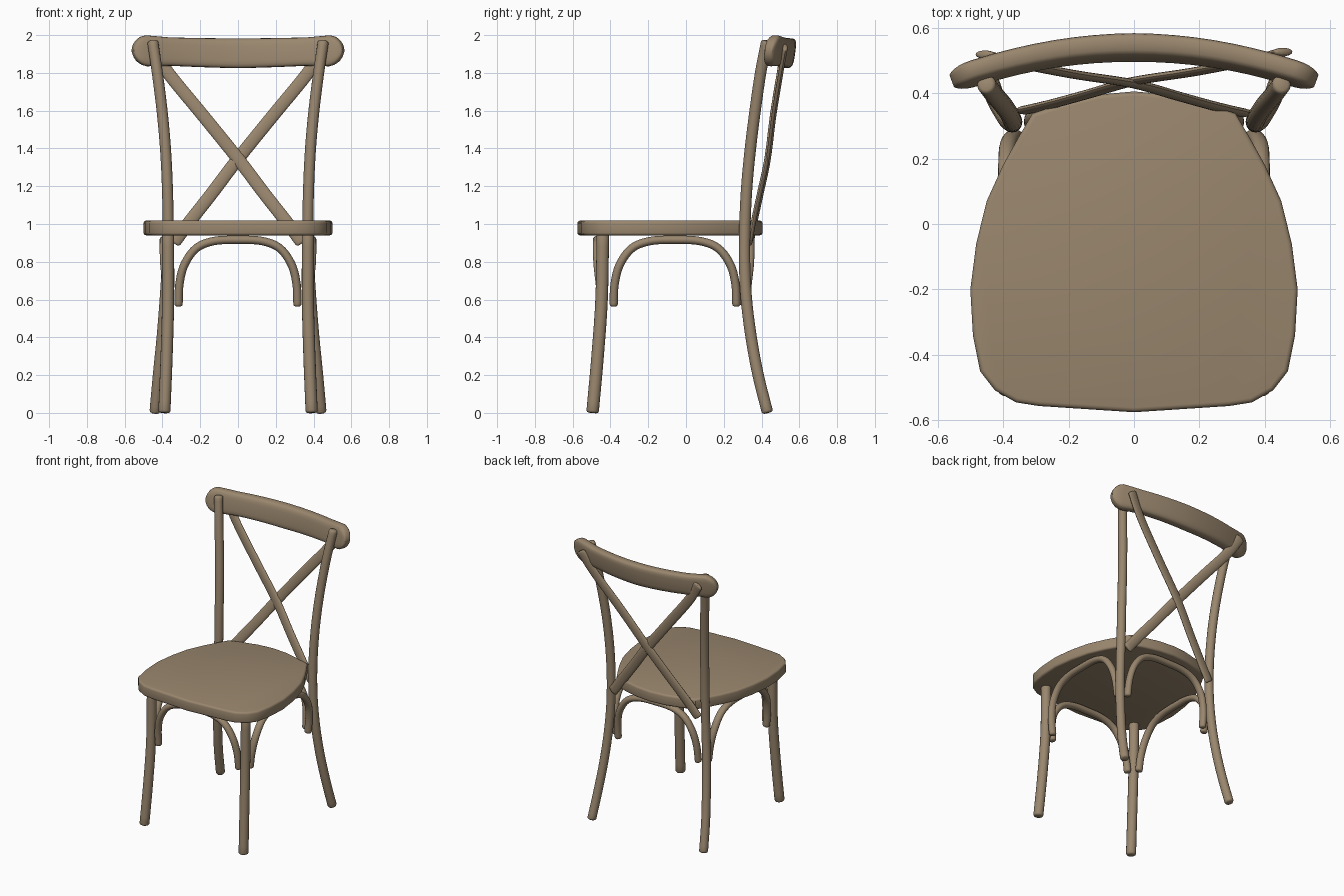
import bpy, bmesh, math
from mathutils import Vector

cube = bpy.data.objects.get("Cube")
if cube:
    bpy.data.objects.remove(cube, do_unlink=True)

# One weathered wood colour for the whole chair
WOOD = (0.32, 0.24, 0.155, 1)
wood = bpy.data.materials.new("weathered_wood")
wood.use_nodes = True
wood.diffuse_color = WOOD
bsdf = wood.node_tree.nodes["Principled BSDF"]
bsdf.inputs["Base Color"].default_value = WOOD
bsdf.inputs["Roughness"].default_value = 0.7


def finish(name, bm, angle=50):
    bmesh.ops.recalc_face_normals(bm, faces=bm.faces)
    mesh = bpy.data.meshes.new(name)
    bm.to_mesh(mesh)
    bm.free()
    mesh.materials.append(wood)
    obj = bpy.data.objects.new(name, mesh)
    bpy.context.collection.objects.link(obj)
    bpy.ops.object.select_all(action='DESELECT')
    obj.select_set(True)
    bpy.context.view_layer.objects.active = obj
    bpy.ops.object.shade_smooth_by_angle(angle=math.radians(angle))
    return obj


def loft(name, rings):
    """Skin a row of closed rings and cap both ends."""
    bm = bmesh.new()
    loops = [[bm.verts.new(p) for p in ring] for ring in rings]
    n = len(loops[0])
    for a, b in zip(loops, loops[1:]):
        for i in range(n):
            j = (i + 1) % n
            bm.faces.new((a[i], a[j], b[j], b[i]))
    bm.faces.new(loops[0])
    bm.faces.new(loops[-1])
    return finish(name, bm)


def smooth_path(points, steps=5):
    """Catmull-Rom curve through the points."""
    p = [Vector(q) for q in points]
    p = [2 * p[0] - p[1]] + p + [2 * p[-1] - p[-2]]
    out = []
    for a, b, c, d in zip(p, p[1:], p[2:], p[3:]):
        for s in range(steps):
            t = s / steps
            out.append(b + (c - a) * t / 2 + (a - 2.5 * b + 2 * c - d / 2) * t * t
                       + (1.5 * (b - c) + (d - a) / 2) * t ** 3)
    return out + [p[-2]]


def rod(name, points, wide, thick, across, round_end=0.012, sides=16):
    """Sweep an ellipse along a path, with softly rounded ends."""
    path = smooth_path(points)
    last = len(path) - 1
    rings = []
    for i, c in enumerate(path):
        tangent = (path[min(i + 1, last)] - path[max(i - 1, 0)]).normalized()
        v = tangent.cross(Vector(across)).normalized()
        u = v.cross(tangent)

        def ring(scale, shift):
            turn = [2 * math.pi * k / sides for k in range(sides)]
            return [c + tangent * shift + scale * (u * wide * math.cos(a) + v * thick * math.sin(a))
                    for a in turn]
        if i == 0:
            rings += [ring(0.65, 0), ring(0.9, round_end * 0.35), ring(1, round_end)]
        elif i == last:
            rings += [ring(1, -round_end), ring(0.9, -round_end * 0.35), ring(0.65, 0)]
        else:
            rings.append(ring(1, 0))
    return loft(name, rings)


# Seat: half outline mirrored, extruded and rounded over
half = [(0, 0.405), (0.11, 0.395), (0.22, 0.367), (0.31, 0.338), (0.35, 0.27),
        (0.40, 0.18), (0.45, 0.07), (0.482, -0.06), (0.5, -0.2), (0.492, -0.34),
        (0.47, -0.45), (0.425, -0.508), (0.36, -0.545), (0.29, -0.556), (0, -0.575)]
outline = half + [(-x, y) for x, y in reversed(half[1:-1])]
bm = bmesh.new()
base = bm.faces.new([bm.verts.new((x, y, 0.94)) for x, y in outline])
top = bmesh.ops.extrude_face_region(bm, geom=[base])
bmesh.ops.translate(bm, vec=(0, 0, 0.078),
                    verts=[v for v in top["geom"] if isinstance(v, bmesh.types.BMVert)])
if not any(f.normal.z < -0.5 and f.calc_center_median().z < 0.95 for f in bm.faces):
    bmesh.ops.recalc_face_normals(bm, faces=bm.faces)
rims = [e for e in bm.edges if abs(e.verts[0].co.z - e.verts[1].co.z) < 0.001]
bmesh.ops.bevel(bm, geom=rims, offset=0.014, segments=3, profile=0.5, affect='EDGES')
finish("seat", bm, 40)

# Legs: splayed front legs, and back legs that run up into the back posts
front_leg = [(0.39, -0.495, 0), (0.378, -0.468, 0.3), (0.37, -0.447, 0.6), (0.37, -0.44, 0.95)]
back_leg = [(0.44, 0.432, 0), (0.422, 0.382, 0.2), (0.402, 0.345, 0.4), (0.386, 0.32, 0.6),
            (0.374, 0.31, 0.8), (0.37, 0.312, 1.0), (0.374, 0.322, 1.2), (0.384, 0.341, 1.4),
            (0.402, 0.366, 1.6), (0.427, 0.395, 1.8), (0.452, 0.428, 1.97)]
for side, label in ((1, "left"), (-1, "right")):
    rod("front_leg_" + label, [(side * x, y, z) for x, y, z in front_leg], 0.032, 0.033, (1, 0, 0))
    rod("back_leg_" + label, [(side * x, y, z) for x, y, z in back_leg], 0.029, 0.03, (1, 0, 0))

# Bentwood arches under the seat, bowing outward as they rise
quarter = [(1, 0.565), (0.985, 0.68), (0.9, 0.785), (0.7, 0.872), (0.4, 0.91)]
arch = quarter + [(0, 0.916)] + [(-u, z) for u, z in reversed(quarter)]


def bow(z):
    return 0.028 * min(1, (z - 0.565) / 0.25)


rod("front_arch", [(0.315 * u, -0.44 - bow(z), z) for u, z in arch], 0.025, 0.022, (0, 1, 0))
rod("back_arch", [(0.315 * u, 0.31 + bow(z), z) for u, z in arch], 0.025, 0.022, (0, 1, 0))
for side, label in ((1, "left"), (-1, "right")):
    rod("side_arch_" + label,
        [(side * (0.362 + bow(z)), -0.058 + 0.325 * u, z) for u, z in arch], 0.025, 0.022, (1, 0, 0))

# Crossed back braces: flat strips from behind the rail to below the seat
brace = [(0.46, 0.523, 1.94), (0.37, 0.498, 1.8), (0.19, 0.462, 1.58), (0, 0.432, 1.345),
         (-0.14, 0.393, 1.16), (-0.25, 0.363, 1.02), (-0.34, 0.342, 0.9)]
for side, label in ((1, "left"), (-1, "right")):
    rod("back_brace_" + label, [(side * x, y + side * 0.004, z) for x, y, z in brace],
        0.013, 0.034, (0, 1, 0))

# Top rail: curved board whose ends swell into round knobs
END_X, END_R = 0.474, 0.083
stations = [0.06 * i for i in range(8)]
stations += [END_X + END_R * math.sin(math.radians(a)) for a in (8, 22, 36, 50, 62, 72, 80, 86)]
stations = [-x for x in reversed(stations[1:])] + stations
rings = []
for x in stations:
    ax = abs(x)
    over = max(0, ax - END_X)
    tall = math.sqrt(max(0, END_R ** 2 - over ** 2))
    if over == 0:
        tall = 0.079 - 0.004 * min(1, ax / 0.38) + 0.008 * max(0, (ax - 0.38) / (END_X - 0.38))
    thick = (0.039 - 0.008 * ax) * (1 - 0.45 * (over / END_R) ** 4)
    centre = Vector((x, 0.539 - 0.33 * x * x, 1.904 + 0.013 * min(1, ax / END_X) ** 1.5))
    normal = Vector((0.66 * x, 1, 0)).normalized()
    ring = []
    for k in range(24):
        c, s = math.cos(math.tau * k / 24), math.sin(math.tau * k / 24)
        c, s = (math.copysign(abs(w) ** 0.55, w) for w in (c, s))
        ring.append(centre + normal * (thick * c + 0.012 * s * tall / END_R) + Vector((0, 0, tall * s)))
    rings.append(ring)
loft("top_rail", rings)
